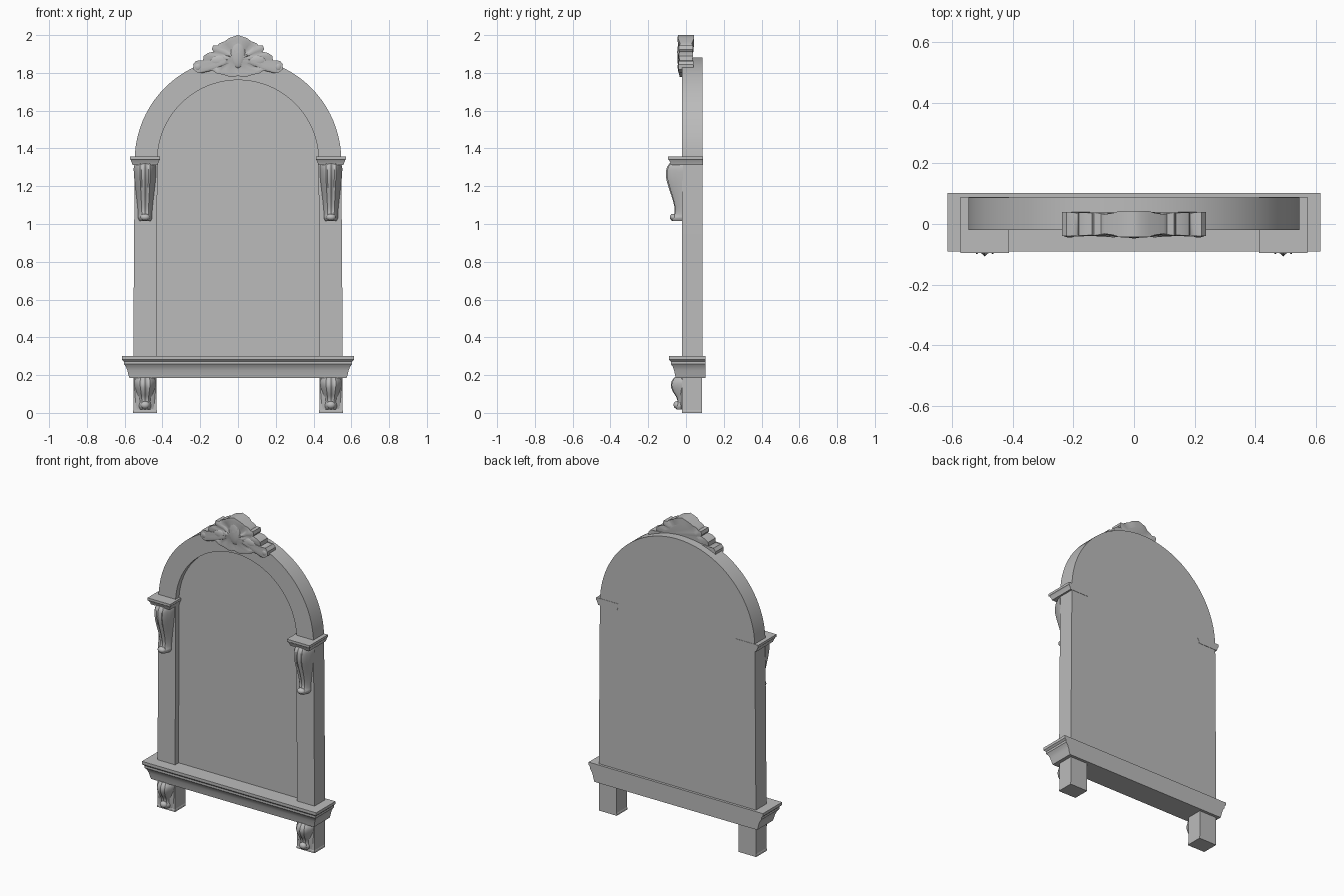
import bpy, bmesh, math

cube = bpy.data.objects.get("Cube")
if cube:
    bpy.data.objects.remove(cube, do_unlink=True)

GREY = (0.5, 0.5, 0.5, 1)
stone = bpy.data.materials.new("grey stone")
stone.use_nodes = True
stone.diffuse_color = GREY
stone.node_tree.nodes["Principled BSDF"].inputs["Base Color"].default_value = GREY


def finish(name, bm, angle=35):
    bmesh.ops.recalc_face_normals(bm, faces=bm.faces)
    mesh = bpy.data.meshes.new(name)
    bm.to_mesh(mesh)
    bm.free()
    mesh.materials.append(stone)
    obj = bpy.data.objects.new(name, mesh)
    bpy.context.collection.objects.link(obj)
    bpy.ops.object.select_all(action="DESELECT")
    obj.select_set(True)
    bpy.context.view_layer.objects.active = obj
    bpy.ops.object.shade_smooth_by_angle(angle=math.radians(angle))
    return obj


def bridge(bm, a, b, closed=True):
    n = len(a)
    for i in range(n if closed else n - 1):
        j = (i + 1) % n
        bm.faces.new((a[i], a[j], b[j], b[i]))


def loft(name, rings, angle=35):
    """Skin a list of closed point rings and cap both ends."""
    bm = bmesh.new()
    loops = [[bm.verts.new(p) for p in ring] for ring in rings]
    for a, b in zip(loops, loops[1:]):
        bridge(bm, a, b)
    bm.faces.new(loops[0])
    bm.faces.new(loops[-1])
    return finish(name, bm, angle)


def moulding(name, cx, rows, back):
    """Stack of rectangles, each row being z, half width, front y."""
    return loft(name, [[(cx - w, f, z), (cx + w, f, z), (cx + w, back, z), (cx - w, back, z)]
                       for z, w, f in rows], 20)


def smooth_rows(rows, steps=4):
    """Catmull-Rom subdivision of profile rows."""
    out = []
    for i in range(len(rows) - 1):
        p = [rows[max(0, min(len(rows) - 1, i + k))] for k in (-1, 0, 1, 2)]
        for s in range(steps):
            t = s / steps
            out.append([b + 0.5 * t * (c - a + t * (2 * a - 5 * b + 4 * c - d
                                                   + t * (3 * (b - c) + d - a)))
                        for a, b, c, d in zip(*p)])
    return out + [rows[-1]]


def corbel(name, cx, rows, back=-0.015, ribs=0.07, n=20):
    """Carved bracket with a ribbed, rounded front."""
    rings = []
    for z, w, f in smooth_rows(rows):
        ring = []
        for i in range(n + 1):
            u = -math.cos(math.pi * i / n)
            bulge = (1 - abs(u) ** 3.5) * (1 - ribs + ribs * math.cos(4 * math.pi * u))
            ring.append((cx + w * u, back - (back - f) * bulge, z))
        rings.append(ring)
    return loft(name, rings, 50)


def bead(name, centre, size):
    bm = bmesh.new()
    bmesh.ops.create_uvsphere(bm, u_segments=16, v_segments=10, radius=1)
    for v in bm.verts:
        v.co = [c + s * k for c, s, k in zip(centre, size, v.co)]
    return finish(name, bm, 60)


# Arched frame with recessed panel, as one closed body
def arch(half_foot, radius, y, spring=1.335, foot=0.24, n=40):
    pts = [(half_foot, y, foot)]
    for i in range(n + 1):
        a = math.pi * i / n
        pts.append((radius * math.cos(a), y, spring + radius * math.sin(a)))
    return pts + [(-half_foot, y, foot)]


bm = bmesh.new()
back, outer, inner, panel = [[bm.verts.new(p) for p in arch(*args)] for args in (
    (0.555, 0.547, 0.087), (0.555, 0.547, -0.02), (0.43, 0.427, -0.02), (0.43, 0.427, 0.015))]
bridge(bm, back, outer)
bridge(bm, outer, inner, closed=False)
bridge(bm, inner, panel, closed=False)
bm.faces.new(back)
bm.faces.new(panel)
bm.faces.new([outer[0], inner[0], panel[0], panel[-1], inner[-1], outer[-1]])
finish("arched_frame_and_panel", bm)

# Moulded sill
moulding("sill", 0, [(0.185, 0.575, -0.055), (0.2, 0.58, -0.058), (0.225, 0.586, -0.063),
                     (0.245, 0.594, -0.07), (0.258, 0.604, -0.08), (0.272, 0.604, -0.08),
                     (0.282, 0.615, -0.09), (0.3, 0.615, -0.09)], 0.103)

# Capitals, brackets and feet on both sides
upper_rows = [(1.32, 0.054, -0.088), (1.295, 0.06, -0.103), (1.25, 0.058, -0.106),
              (1.2, 0.053, -0.094), (1.13, 0.045, -0.071), (1.08, 0.04, -0.06),
              (1.05, 0.038, -0.064), (1.032, 0.038, -0.082), (1.015, 0.03, -0.074)]
lower_rows = [(0.188, 0.05, -0.062), (0.165, 0.058, -0.077), (0.14, 0.056, -0.08),
              (0.11, 0.048, -0.068), (0.08, 0.04, -0.05), (0.055, 0.036, -0.046),
              (0.035, 0.036, -0.058), (0.018, 0.028, -0.05)]
for side, s in (("left", 1), ("right", -1)):
    cx = s * 0.492
    moulding(side + "_capital", cx, [(1.313, 0.067, -0.08), (1.325, 0.07, -0.083),
                                     (1.338, 0.076, -0.09), (1.342, 0.08, -0.096),
                                     (1.357, 0.08, -0.096)], 0.089)
    corbel(side + "_upper_bracket", cx, upper_rows)
    bead(side + "_upper_scroll", (cx, -0.066, 1.036), (0.026, 0.02, 0.018))
    moulding(side + "_foot", cx, [(0, 0.063, -0.022), (0.012, 0.063, -0.022),
                                  (0.016, 0.061, -0.02), (0.19, 0.061, -0.02)], 0.085)
    corbel(side + "_lower_bracket", cx, lower_rows)
    corbel(side + "_lower_leaf", cx, [(0.188, 0.06, -0.035), (0.12, 0.059, -0.038),
                                      (0.06, 0.055, -0.034), (0.02, 0.05, -0.028)])
    bead(side + "_lower_scroll", (cx, -0.048, 0.042), (0.024, 0.018, 0.02))

# Carved crest: half outline as x, z, half thickness
half = [(0, 2.0, 0.043), (0.022, 1.993, 0.043), (0.05, 1.983, 0.042), (0.07, 1.967, 0.036),
        (0.098, 1.957, 0.032), (0.108, 1.945, 0.034), (0.132, 1.945, 0.038),
        (0.138, 1.925, 0.038), (0.13, 1.912, 0.034), (0.16, 1.905, 0.038),
        (0.182, 1.89, 0.038), (0.185, 1.865, 0.034), (0.2, 1.86, 0.038),
        (0.222, 1.864, 0.04), (0.237, 1.845, 0.04), (0.236, 1.818, 0.04),
        (0.215, 1.801, 0.04), (0.19, 1.799, 0.038), (0.165, 1.806, 0.036),
        (0.135, 1.812, 0.036), (0.11, 1.796, 0.036), (0.075, 1.79, 0.036),
        (0.04, 1.777, 0.034), (0.02, 1.778, 0.034), (0, 1.785, 0.034)]
outline = half + [(-x, z, d) for x, z, d in half[-2:0:-1]]


def crest_ring(scale, sign, extra=0):
    mid = 1.872
    return [(x * scale, sign * (d + extra), mid + (z - mid) * scale) for x, z, d in outline]


loft("crest", [crest_ring(0.7, 1), crest_ring(1, 1), crest_ring(1, -1),
               crest_ring(0.85, -1, 0.002), crest_ring(0.6, -1, -0.003),
               crest_ring(0.3, -1, 0.004)], 40)

# Shallow scrolls and leaves on the crest face
bead("crest_centre_leaf", (0, -0.032, 1.9), (0.04, 0.014, 0.075))
for side, s in (("left", 1), ("right", -1)):
    bead(side + "_crest_scroll", (s * 0.212, -0.034, 1.832), (0.02, 0.011, 0.022))
    bead(side + "_crest_leaf", (s * 0.1, -0.03, 1.865), (0.05, 0.012, 0.03))
